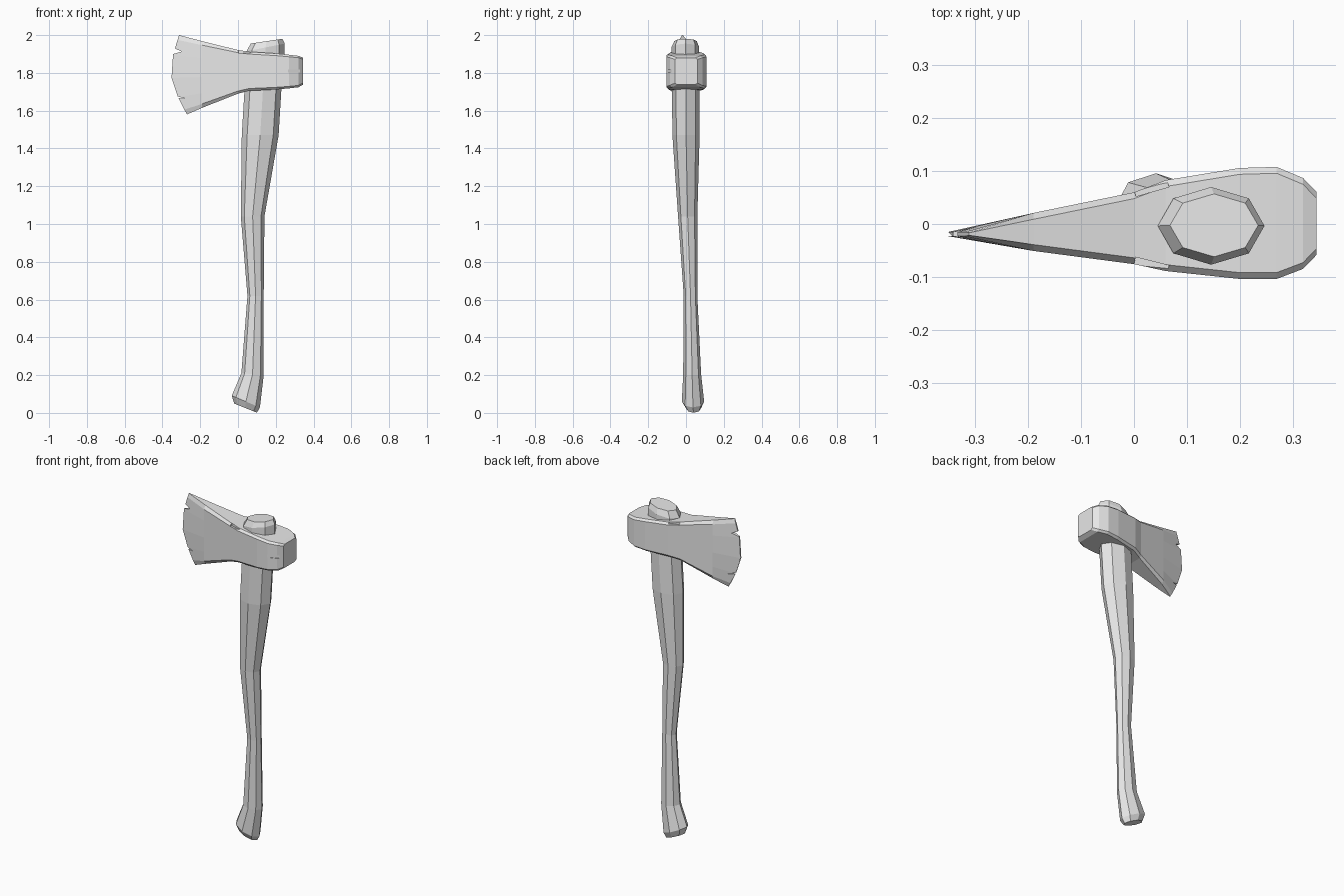
import bpy, bmesh, math
from mathutils import Matrix

if "Cube" in bpy.data.objects:
    bpy.data.objects.remove(bpy.data.objects["Cube"], do_unlink=True)

grey = bpy.data.materials.new("plain grey")
grey.use_nodes = True
grey.diffuse_color = (0.8, 0.8, 0.8, 1)
grey.node_tree.nodes["Principled BSDF"].inputs["Base Color"].default_value = (0.8, 0.8, 0.8, 1)


def finish(name, bm):
    bmesh.ops.recalc_face_normals(bm, faces=bm.faces)
    mesh = bpy.data.meshes.new(name)
    bm.to_mesh(mesh)
    bm.free()
    mesh.materials.append(grey)
    obj = bpy.data.objects.new(name, mesh)
    bpy.context.collection.objects.link(obj)
    return obj


def loft(name, rings):
    """Skin a list of closed rings and cap both ends."""
    bm = bmesh.new()
    loops = [[bm.verts.new(p) for p in ring] for ring in rings]
    n = len(loops[0])
    for a, b in zip(loops, loops[1:]):
        for i in range(n):
            j = (i + 1) % n
            bm.faces.new((a[i], a[j], b[j], b[i]))
    bm.faces.new(loops[0])
    bm.faces.new(loops[-1])
    return finish(name, bm)


def octagon(z, x0, x1, y0, y1, slope=0):
    """Eight-sided ring fitted to the given extents, tilted along x."""
    ring = []
    for i in range(8):
        c, s = math.cos(i * math.pi / 4), math.sin(i * math.pi / 4)
        dx = c * (x1 - x0) / 2
        ring.append(((x0 + x1) / 2 + dx, (y0 + y1) / 2 + s * (y1 - y0) / 2, z + slope * dx))
    return ring


# Curved handle with a flared, slanted foot
loft("handle", [octagon(*r) for r in (
    (0.025, -0.02, 0.10, 0.00, 0.08, -0.4),
    (0.06, -0.033, 0.116, -0.022, 0.096, -0.42),
    (0.205, 0.018, 0.136, -0.015, 0.08, -0.1),
    (0.62, 0.05, 0.136, -0.012, 0.06),
    (1.04, 0.015, 0.14, -0.042, 0.06),
    (1.47, 0.02, 0.215, -0.072, 0.072),
    (1.80, 0.04, 0.235, -0.075, 0.072),
)])

# Handle end showing above the head
loft("handle_top", [octagon(*r) for r in (
    (1.80, 0.045, 0.247, -0.077, 0.07),
    (1.935, 0.045, 0.247, -0.077, 0.07, 0.2),
    (1.968, 0.068, 0.235, -0.062, 0.057, 0.15),
)])

# Head stations: x, bottom z, top z, centre y, half width
stations = (
    (-0.19, 1.615, 1.968, -0.015, 0.036),
    (0.00, 1.69, 1.921, -0.008, 0.068),
    (0.06, 1.705, 1.912, -0.003, 0.086),
    (0.20, 1.712, 1.903, 0.001, 0.105),
    (0.27, 1.718, 1.896, 0.002, 0.106),
    (0.32, 1.724, 1.89, 0.001, 0.086),
    (0.345, 1.738, 1.88, 0.001, 0.06),
)
rows = (0, 0.06, 0.22, 0.46, 0.75, 0.94, 1)
edge_x = (-0.27, -0.284, -0.318, -0.352, -0.344, -0.32, -0.312)


def section(xs, bottom, top, centre, half):
    """Ring around the head, narrowed at its top and bottom rim."""
    side = []
    for x, t in zip(xs, rows):
        w = half - min(0.012, half * 0.4) if t in (0, 1) else half
        side.append((x, w, bottom + t * (top - bottom)))
    front = [(x, centre - w, z) for x, w, z in side]
    back = [(x, centre + w, z) for x, w, z in reversed(side)]
    return front + back


sections = [section(edge_x, 1.58, 2.0, -0.019, 0.004)]
for x, *rest in stations:
    sections.append(section([x] * len(rows), *rest))
head = loft("axe_head", sections)


def cut(obj, cutter):
    mod = obj.modifiers.new("nick", "BOOLEAN")
    mod.operation = "DIFFERENCE"
    mod.solver = "EXACT"
    mod.object = cutter
    bpy.context.view_layer.objects.active = obj
    bpy.ops.object.modifier_apply(modifier=mod.name)
    bpy.data.objects.remove(cutter, do_unlink=True)


def wedge(points):
    return loft("cutter", [[(x, y, z) for x, z in points] for y in (-0.1, 0.1)])


def block(location, size, angle):
    bm = bmesh.new()
    matrix = (Matrix.Translation(location) @ Matrix.Rotation(math.radians(angle), 4, "Z")
              @ Matrix.Diagonal((*size, 1)))
    bmesh.ops.create_cube(bm, size=1, matrix=matrix)
    return finish("cutter", bm)


# Notches in the cutting edge
cut(head, wedge(((-0.37, 1.945), (-0.298, 1.913), (-0.37, 1.892))))
cut(head, wedge(((-0.35, 1.684), (-0.278, 1.664), (-0.35, 1.668))))

# Nicks in the poll and the upper rim
cut(head, block((0.30, -0.105, 1.81), (0.09, 0.03, 0.018), 24))
cut(head, block((0.03, -0.09, 1.92), (0.065, 0.04, 0.03), -14))
cut(head, block((0.03, 0.078, 1.92), (0.065, 0.035, 0.03), 16))
